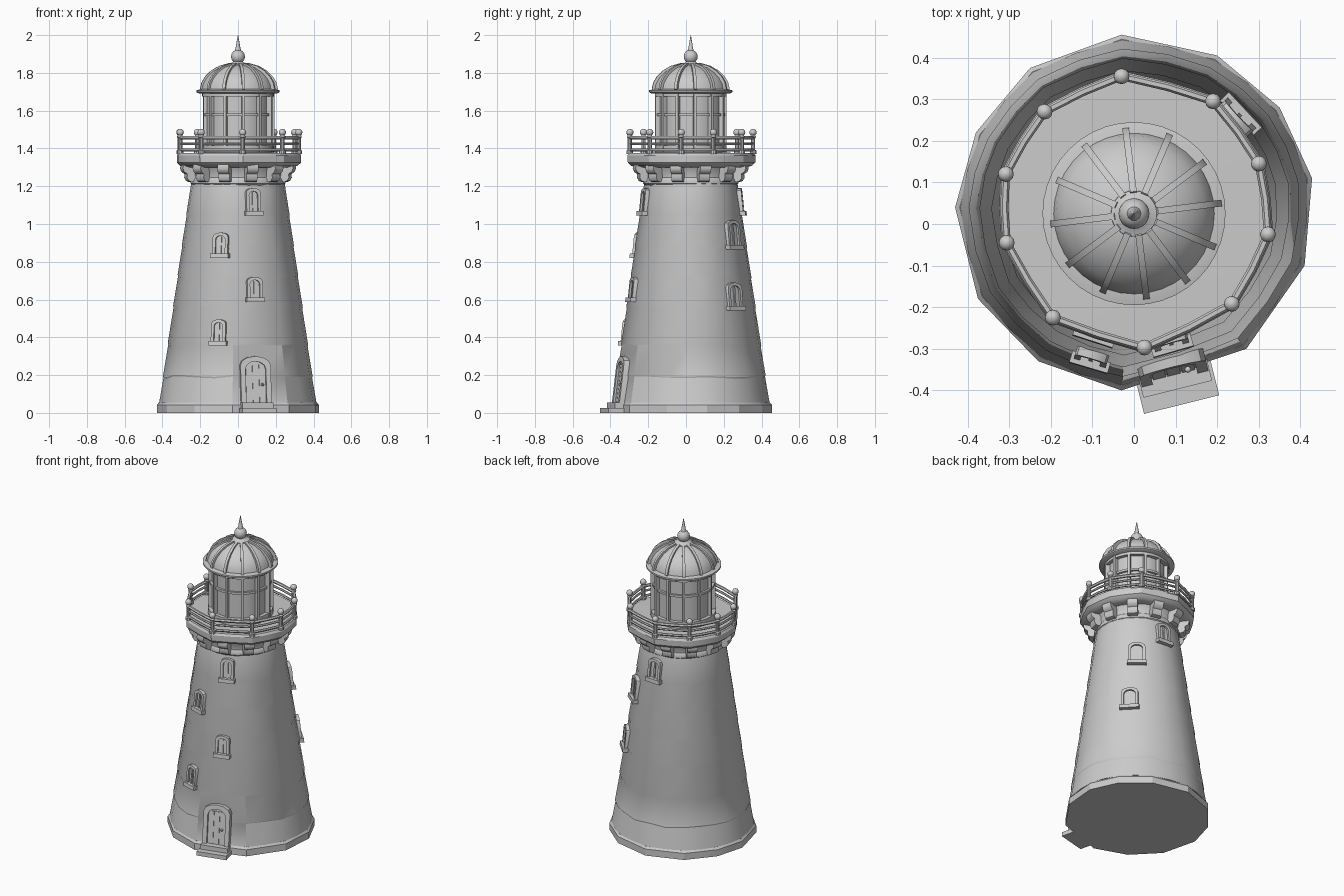
import bpy, bmesh, math, random
from mathutils import Vector

if "Cube" in bpy.data.objects:
    bpy.data.objects.remove(bpy.data.objects["Cube"])

random.seed(4)
CX, CY = 0.0, 0.025                       # tower axis
stone = bpy.data.materials.new("plain grey")
stone.diffuse_color = (0.6, 0.6, 0.6, 1)
stone.use_nodes = True
stone.node_tree.nodes["Principled BSDF"].inputs["Base Color"].default_value = stone.diffuse_color


def loft(rings, closed=False):
    """Skin a list of equal point rings; cap the ends unless closed."""
    n, m = len(rings[0]), len(rings)
    verts = [Vector(p) for r in rings for p in r]
    faces = []
    for i in range(m if closed else m - 1):
        a, b = i * n, (i + 1) % m * n
        faces += [(a + j, a + (j + 1) % n, b + (j + 1) % n, b + j) for j in range(n)]
    if not closed:
        faces += [tuple(range(n)), tuple(range((m - 1) * n, m * n))]
    return verts, faces


def build(name, parts, angle=35):
    verts, faces = [], []
    for v, f in parts:
        faces += [tuple(i + len(verts) for i in q) for q in f]
        verts += v
    me = bpy.data.meshes.new(name)
    me.from_pydata(verts, [], faces)
    bm = bmesh.new()
    bm.from_mesh(me)
    bmesh.ops.recalc_face_normals(bm, faces=bm.faces)
    bm.to_mesh(me)
    bm.free()
    me.materials.append(stone)
    me.shade_smooth()
    me.set_sharp_from_angle(angle=math.radians(angle))
    ob = bpy.data.objects.new(name, me)
    bpy.context.collection.objects.link(ob)
    return ob


def polar(az, r, z, t=0.0):
    """Point at azimuth az, radius r, shifted t sideways."""
    c, s = math.cos(az), math.sin(az)
    return Vector((CX + r * c - t * s, CY + r * s + t * c, z))


def lathe(profile, n=32, x=CX, y=CY):
    return loft([[(x + r * math.cos(k * math.tau / n), y + r * math.sin(k * math.tau / n), z)
                  for k in range(n)] for r, z in profile])


def ball(r, z, x=CX, y=CY, n=12):
    return lathe([(max(r * math.sin(a * math.pi / 8), 0.0005), z - r * math.cos(a * math.pi / 8))
                  for a in range(9)], n, x, y)


def fin(profile, az, w):
    """Radial plate with an (r, z) outline."""
    return loft([[polar(az, r, z, t) for r, z in profile] for t in (-w / 2, w / 2)])


def outline(points, push):
    """Irregular polygon as (azimuth, radius) with pushed edge midpoints."""
    out = []
    for i, p in enumerate(points):
        p, q = Vector(p), Vector(points[(i + 1) % len(points)])
        for v, k in ((p, 1.0), ((p + q) / 2, push)):
            v = v - Vector((CX, CY))
            out.append((math.atan2(v.y, v.x), v.length * k))
    return out


# Tower outline, twelve uneven sides
corners = [(-.03, .455), (-.25, .375), (-.38, .22), (-.43, .04), (-.375, -.18), (-.23, -.33),
           (-.03, -.4), (.27, -.3), (.41, -.1), (.428, .11), (.35, .28), (.2, .405)]
plinth = outline(corners, 1.0)
shell = outline(corners, 1.02)

build("plinth", [loft([[polar(a, r * s, z) for a, r in plinth]
                       for s, z in ((1, 0), (1, .042), (.975, .055))])], 25)


def scale_at(z):
    return .965 - .385 * (z - .05) / 1.17


# Tower built from slightly stepped courses
rings = []
levels = [.05, .19, .36, .56, .72, .88, 1.05, 1.22]
wobble = [[random.uniform(-.008, .008) for _ in shell] for _ in levels]
for i in range(len(levels) - 1):
    for lv, k, dz in ((i, 1.008, .004), (i + 1, .998, -.004)):
        row = []
        for j, (a, r) in enumerate(shell):
            edge = lv in (0, len(levels) - 1)
            z = levels[lv] + (0 if edge else wobble[lv][j]) + dz
            blend = 0.5 * z / 1.22              # rounder towards the top
            row.append(polar(a, (r * (1 - blend) + .424 * blend) * scale_at(z) * k, z))
        rings.append(row)
build("tower", [loft(rings)], 28)


def tower_radius(az, z):
    az = (az + math.pi) % math.tau - math.pi
    r = min(shell, key=lambda s: abs((s[0] - az + math.pi) % math.tau - math.pi))[1]
    blend = 0.5 * z / 1.22
    return (r * (1 - blend) + .424 * blend) * scale_at(z)


def opening(az, z0, w, h, rim, depth, r0, tilt):
    """Arched frame, recessed panel and centre bar standing on z0."""
    def P(t, o, z):
        return polar(az, r0 + o - tilt * (z - h / 2), z0 + z, t)

    def box(t0, t1, o0, o1, za, zb):
        return loft([[P(t0, o0, z), P(t1, o0, z), P(t1, o1, z), P(t0, o1, z)] for z in (za, zb)])

    rise = w * .28
    arch = [(-1, 0), (-1, h - rise)] + [(-math.cos(a * math.pi / 6), h - rise + rise * math.sin(a * math.pi / 6))
                                        for a in range(1, 6)] + [(1, h - rise), (1, 0)]
    k = (w / 2 - rim) / (w / 2)
    ring = [[P(x * w / 2, -.05, z), P(x * w / 2, depth, z),
             P(x * w / 2 * k, depth, z * (1 - rim / h)), P(x * w / 2 * k, -.05, z * (1 - rim / h))]
            for x, z in arch]
    panel = loft([[P(x * w / 2 * .9, o, z * .95) for x, z in arch] for o in (-.05, depth * .3)])
    return [loft(ring), panel], box


# Small arched windows with sills: azimuth, sill height, width, height
for i, (deg, z, w, h) in enumerate([(-72, 1.05, .08, .14), (-108, .825, .085, .13), (-74, .59, .085, .13),
                                    (-106.5, .36, .08, .135), (50, .87, .1, .15), (43, .545, .1, .145),
                                    (86, 1.05, .09, .14)]):
    az = math.radians(deg)
    parts, box = opening(az, z, w, h, .016, .017, tower_radius(az, z + h / 2), .1)
    parts.append(box(-.005, .005, -.03, .012, .01, h - .02))
    parts.append(box(-w / 2 - .008, w / 2 + .008, -.05, .028, -.004, .02))
    build("window_%d" % (i + 1), parts)

# Door with frame, planks, knob and steps
az = math.radians(-76)
parts, box = opening(az, .05, .165, .25, .027, .02, .375, .12)
build("door_frame", parts[:1])
build("door", [parts[1]] + [box(t - .016, t + .016, -.02, .01, .005, .205) for t in (-.036, 0, .036)])
k = polar(az, .395, .15, .035)
build("door_knob", [ball(.008, .15, k.x, k.y, 8)])
build("door_steps", [loft([[polar(az, r, z, t) for r, t in ((.3, -w), (.3, w), (o, w), (o, -w))] for z in (a, b)])
                     for w, o, a, b in ((.093, .473, 0, .026), (.085, .435, .02, .055))])

# Neck and scrolled corbels under the gallery
build("neck", [lathe([(.235, 1.2), (.252, 1.215), (.252, 1.235), (.245, 1.245), (.25, 1.29), (.275, 1.32)], 24)])
scroll = [(.23, 1.315), (.305, 1.315), (.31, 1.295), (.302, 1.275), (.285, 1.265), (.287, 1.245),
          (.277, 1.228), (.26, 1.222), (.23, 1.23)]
build("corbels", [fin(scroll, math.radians(15 + 30 * i), .06) for i in range(12)], 40)

# Gallery deck, its corners under the railing posts
posts = [(-.03, .355), (-.215, .27), (-.308, .12), (-.306, -.045), (-.195, -.225),
         (.025, -.297), (.235, -.192), (.322, -.025), (.3, .145), (.19, .295)]
line = outline(posts, 1.015)
build("gallery_deck", [loft([[polar(a, r * s, z) for a, r in line] for s, z in
                             ((.9, 1.3), (.98, 1.308), (1.035, 1.325), (1.04, 1.362), (1.015, 1.375), (.5, 1.378))])], 30)

# Railing
parts = []
for x, y in posts:
    parts.append(lathe([(.018, 1.37), (.018, 1.388), (.012, 1.393), (.012, 1.455), (.016, 1.46), (.01, 1.475)], 10, x, y))
    parts.append(ball(.019, 1.485, x, y))
build("railing_posts", parts)
build("railing_bars", [loft([[polar(a, r + w * math.cos(q * math.tau / 6), z + w * math.sin(q * math.tau / 6))
                              for q in range(6)] for a, r in line], True)
                       for z, w in ((1.392, .008), (1.425, .007), (1.456, .01))])

# Lantern room: glass, sill rings and glazing bars
CX = .005
build("lantern_glass", [lathe([(.168, 1.37), (.168, 1.7)], 24)])
build("lantern_rings", [lathe([(.15, z0), (r, z0), (r, z1), (.15, z1)], 36)
                        for r, z0, z1 in ((.19, 1.37, 1.415), (.181, 1.572, 1.586), (.19, 1.675, 1.7))])
bar = [(.15, 1.38), (.19, 1.38), (.19, 1.69), (.15, 1.69)]
build("lantern_bars", [fin(bar, math.radians(7 + 30 * i), .014) for i in range(12)])

# Ribbed dome with eave, cap, ball and spike
build("eave", [lathe([(.16, 1.69), (.21, 1.692), (.22, 1.698), (.22, 1.708), (.19, 1.715)], 40)])
dome = [(.195, 1.705), (.188, 1.74), (.17, 1.772), (.14, 1.803), (.1, 1.828), (.05, 1.843)]
build("dome", [lathe(dome, 36)], 50)
rib = [(r + .012 * r / .195, z + .009) for r, z in dome]
build("dome_ribs", [fin(rib + [(r - .02, z - .02) for r, z in reversed(dome)], math.radians(7 + 30 * i), .016)
                    for i in range(12)])
build("dome_cap", [lathe([(.05, 1.83), (.056, 1.838), (.055, 1.847), (.03, 1.855), (.02, 1.865)], 24)])
build("finial", [ball(.037, 1.886, n=20), lathe([(.02, 1.91), (.013, 1.93), (.008, 1.96), (.001, 2.0)], 10)], 50)
